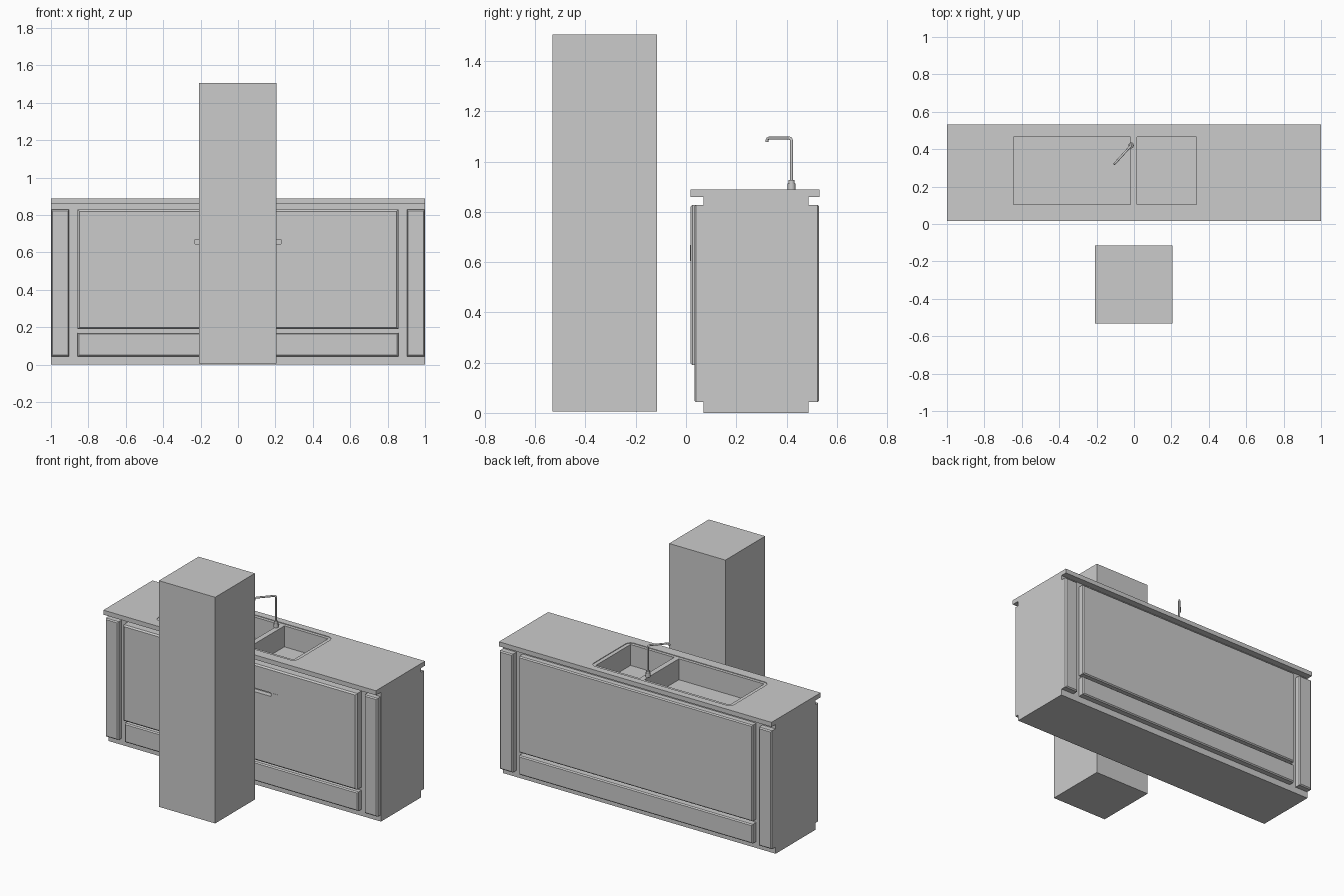
import bpy, bmesh, math
from mathutils import Vector

if "Cube" in bpy.data.objects:
    bpy.data.objects.remove(bpy.data.objects["Cube"])


def finish(name, bm):
    bmesh.ops.recalc_face_normals(bm, faces=bm.faces)
    me = bpy.data.meshes.new(name)
    bm.to_mesh(me)
    bm.free()
    ob = bpy.data.objects.new(name, me)
    bpy.context.collection.objects.link(ob)
    return ob


def box(name, x, y, z, bevel_side=0, bevel=0.007):
    """Box from ranges; bevel_side -1/+1 chamfers the rim of the -y/+y face."""
    bm = bmesh.new()
    bmesh.ops.create_cube(bm, size=1)
    for v in bm.verts:
        v.co = Vector([r[0] if c < 0 else r[1] for c, r in zip(v.co, (x, y, z))])
    if bevel_side:
        bm.normal_update()
        face = max(bm.faces, key=lambda f: f.normal.y * bevel_side)
        bmesh.ops.bevel(bm, geom=list(face.edges), offset=bevel, segments=1,
                        affect='EDGES', profile=0.5)
    return finish(name, bm)


def rounded_prism(name, x, y, z, r, segs=3):
    """Upright prism with rounded corners in plan."""
    pts = []
    for i, (cx, cy) in enumerate(((x[1] - r, y[1] - r), (x[0] + r, y[1] - r),
                                  (x[0] + r, y[0] + r), (x[1] - r, y[0] + r))):
        for k in range(segs + 1):
            a = math.pi / 2 * (i + k / segs)
            pts.append((cx + r * math.cos(a), cy + r * math.sin(a), z[0]))
    bm = bmesh.new()
    f = bm.faces.new([bm.verts.new(p) for p in pts])
    top = bmesh.ops.extrude_face_region(bm, geom=[f])['geom']
    bmesh.ops.translate(bm, vec=(0, 0, z[1] - z[0]),
                        verts=[g for g in top if isinstance(g, bmesh.types.BMVert)])
    return finish(name, bm)


def cut(ob, cutter):
    """Subtract cutter from ob, then throw the cutter away."""
    m = ob.modifiers.new("cut", 'BOOLEAN')
    m.operation, m.solver, m.object = 'DIFFERENCE', 'EXACT', cutter
    bpy.context.view_layer.objects.active = ob
    bpy.ops.object.modifier_apply(modifier=m.name)
    bpy.data.objects.remove(cutter)


def tube(name, pts, radius):
    """Round pipe along a poly path."""
    cu = bpy.data.curves.new(name, 'CURVE')
    cu.dimensions, cu.bevel_depth = '3D', radius
    cu.bevel_resolution, cu.use_fill_caps = 3, True
    sp = cu.splines.new('POLY')
    sp.points.add(len(pts) - 1)
    for p, co in zip(sp.points, pts):
        p.co = (*co, 1)
    ob = bpy.data.objects.new(name, cu)
    bpy.context.collection.objects.link(ob)
    bpy.context.view_layer.objects.active = ob
    ob.select_set(True)
    bpy.ops.object.convert(target='MESH')
    ob = bpy.context.view_layer.objects.active
    bpy.ops.object.shade_smooth_by_angle(angle=math.radians(40))
    ob.select_set(False)
    return ob


# Tall free-standing block in front of the island
box("tall_block", (-0.208, 0.205), (-0.532, -0.116), (0.005, 1.505))

# Island core and worktop, both opened up for the sink
core = box("island_core", (-1, 1), (0.07, 0.488), (0, 0.858))
worktop = box("worktop", (-1, 1), (0.017, 0.532), (0.858, 0.888))
SX, SY = (-0.67, 0.36), (0.083, 0.486)
for part in (core, worktop):
    cut(part, rounded_prism("sink_cutter", SX, SY, (0.72, 0.95), 0.035))

# Double-basin sink with a slightly sunken rim
sink = rounded_prism("sink", SX, SY, (0.72, 0.884), 0.035)
for bx in ((-0.645, -0.02), (0.015, 0.335)):
    cut(sink, box("basin_cutter", bx, (0.103, 0.465), (0.745, 0.95)))

# Corner pilasters and plinth drawers, front and back
for label, side, y in (("front", -1, (0.033, 0.07)), ("back", 1, (0.488, 0.53))):
    for end, x in (("left", (-0.998, -0.903)), ("right", (0.903, 0.998))):
        box(f"{label}_{end}_pilaster", x, y, (0.043, 0.828), side)
    box(f"{label}_drawer", (-0.857, 0.857), y, (0.043, 0.17), side)

# Large door panels
door = box("front_door", (-0.857, 0.857), (0.017, 0.07), (0.19, 0.828), -1, 0.009)
box("back_door", (-0.857, 0.857), (0.488, 0.53), (0.19, 0.828), 1)

# Finger-pull slot with a flush handle plate below it
slot = ((-0.23, 0.23), (0.0, 0.05), (0.645, 0.668))
cut(door, box("slot_cutter", *slot))
plate = box("handle_plate", (-0.282, 0.282), (0.0155, 0.018), (0.604, 0.668))
cut(plate, box("slot_cutter", *slot))

# Tap: base, collar, and bent spout turned over the large basin
bx, by = -0.015, 0.42
d = Vector((-0.67, -0.74, 0)).normalized()
tube("tap_base", [(bx, by, 0.886), (bx, by, 0.912)], 0.016)
tube("tap_collar", [(bx, by, 0.912), (bx, by, 0.926)], 0.012)
spout = [(0, 0.92), (0, 1.082), (0.003, 1.090), (0.010, 1.093),
         (0.120, 1.093), (0.128, 1.091), (0.132, 1.085), (0.132, 1.078)]
tube("tap_spout", [(bx + d.x * s, by + d.y * s, z) for s, z in spout], 0.006)
